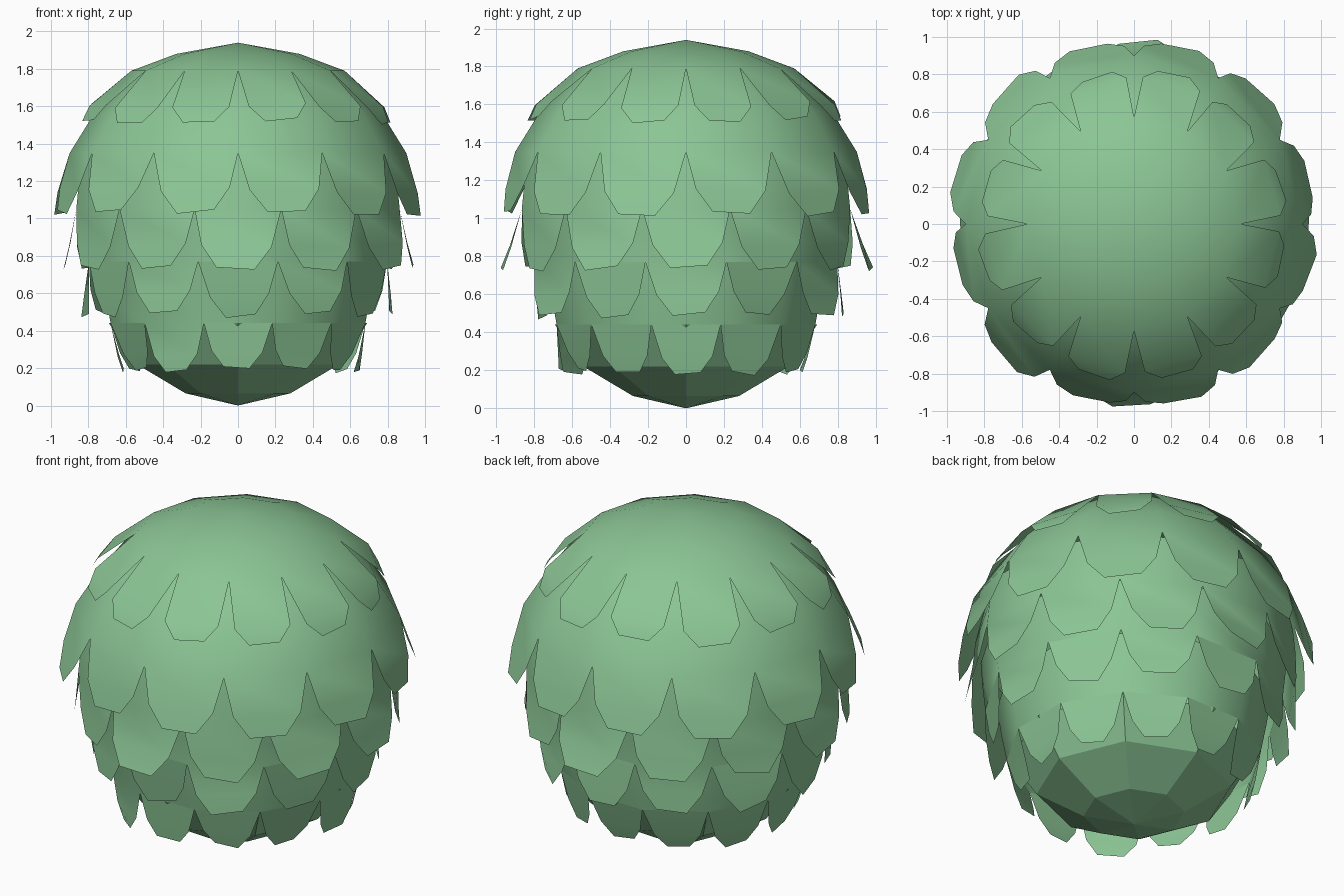
import bpy, bmesh, random
from math import sin, cos, radians

if "Cube" in bpy.data.objects:
    bpy.data.objects.remove(bpy.data.objects["Cube"])

random.seed(4)
N = 12  # leaves in every row

mat = bpy.data.materials.new("leaf_green")
mat.diffuse_color = (0.26, 0.56, 0.30, 1)
mat.use_nodes = True
mat.node_tree.nodes["Principled BSDF"].inputs["Base Color"].default_value = mat.diffuse_color


def pol(r, deg, z):
    a = radians(deg)
    return (r * cos(a), r * sin(a), z)


def finish(bm, name, angle):
    bmesh.ops.recalc_face_normals(bm, faces=bm.faces)
    me = bpy.data.meshes.new(name)
    bm.to_mesh(me)
    bm.free()
    ob = bpy.data.objects.new(name, me)
    bpy.context.collection.objects.link(ob)
    me.materials.append(mat)
    bpy.ops.object.select_all(action='DESELECT')
    ob.select_set(True)
    bpy.context.view_layer.objects.active = ob
    if angle:
        bpy.ops.object.shade_smooth_by_angle(angle=radians(angle), keep_sharp_edges=True)
    return ob


def band(bm, profile, n, phase):
    """Stacked rings of (radius, z); radius 0 makes a point. Returns last ring."""
    prev = None
    for r, z in profile:
        if r == 0:
            ring = [bm.verts.new((0, 0, z))] * n
        else:
            ring = [bm.verts.new(pol(r, phase + i * 360 / n, z)) for i in range(n)]
        if prev:
            for i in range(n):
                j = (i + 1) % n
                quad = [prev[i], prev[j], ring[j], ring[i]]
                bm.faces.new(list(dict.fromkeys(quad)))
        prev = ring
    return prev


def leaf_row(name, profile, phase, mid, tip, jitter, flare={}, smooth=range(N)):
    """A shell whose lower edge ends in tapered hanging leaves.
    flare: extra outward lean by leaf; smooth: leaves without a crease on top."""
    bm = bmesh.new()
    ring = band(bm, profile, N, phase)
    step = 360 / N
    for i in range(N):
        c = phase + (i + 0.5) * step
        out = flare.get(i, random.uniform(-jitter, jitter))
        twist = random.uniform(-jitter, jitter) * 0.6
        skew = random.uniform(-1.5, 1.5)
        dz = random.uniform(-0.012, 0.012)
        pts = []
        for side, da, (r, z), k in ((1, 11.5, mid, 0.6), (1, 6, tip, 1),
                                    (-1, 6, tip, 1), (-1, 11.5, mid, 0.6)):
            pts.append(bm.verts.new(pol(r + (out + side * twist) * k,
                                        c + side * da + skew * k, z + dz + side * skew * 0.008)))
        a, b = ring[i], ring[(i + 1) % N]
        bm.faces.new([a, b, pts[0], pts[3]])
        bm.faces.new([pts[3], pts[0], pts[1], pts[2]])
        if i not in smooth:
            bm.edges.get((a, b)).smooth = False
    return finish(bm, name, 38)


# Overlapping leaf rows, top to bottom
leaf_row("crown_leaves", [(0, 1.94), (0.33, 1.88), (0.57, 1.79)], 0,
         (0.785, 1.60), (0.825, 1.52), 0.015)
leaf_row("upper_leaves", [(0.50, 1.79), (0.57, 1.765), (0.77, 1.56), (0.90, 1.35)], 0,
         (0.96, 1.15), (0.985, 1.03), 0.018)
leaf_row("middle_leaves", [(0.84, 1.37), (0.88, 1.2), (0.895, 1.05)], 15,
         (0.91, 0.86), (0.92, 0.74), 0.025, {2: 0.06, 8: 0.055})
leaf_row("lower_leaves", [(0.85, 1.07), (0.84, 0.92), (0.825, 0.77)], 15,
         (0.82, 0.60), (0.81, 0.49), 0.035, {8: -0.05, 10: -0.03, 6: -0.02, 0: -0.03},
         (1, 3, 5, 7, 9, 11))
leaf_row("bottom_leaves", [(0.76, 0.78), (0.735, 0.6), (0.705, 0.44)], 15,
         (0.665, 0.28), (0.635, 0.195), 0.035, {7: 0.05}, (7,))

# Faceted underside of the ball
bm = bmesh.new()
band(bm, [(0.69, 0.44), (0.54, 0.22), (0.28, 0.065), (0, 0)], 8, 0)
finish(bm, "underside", 0)
